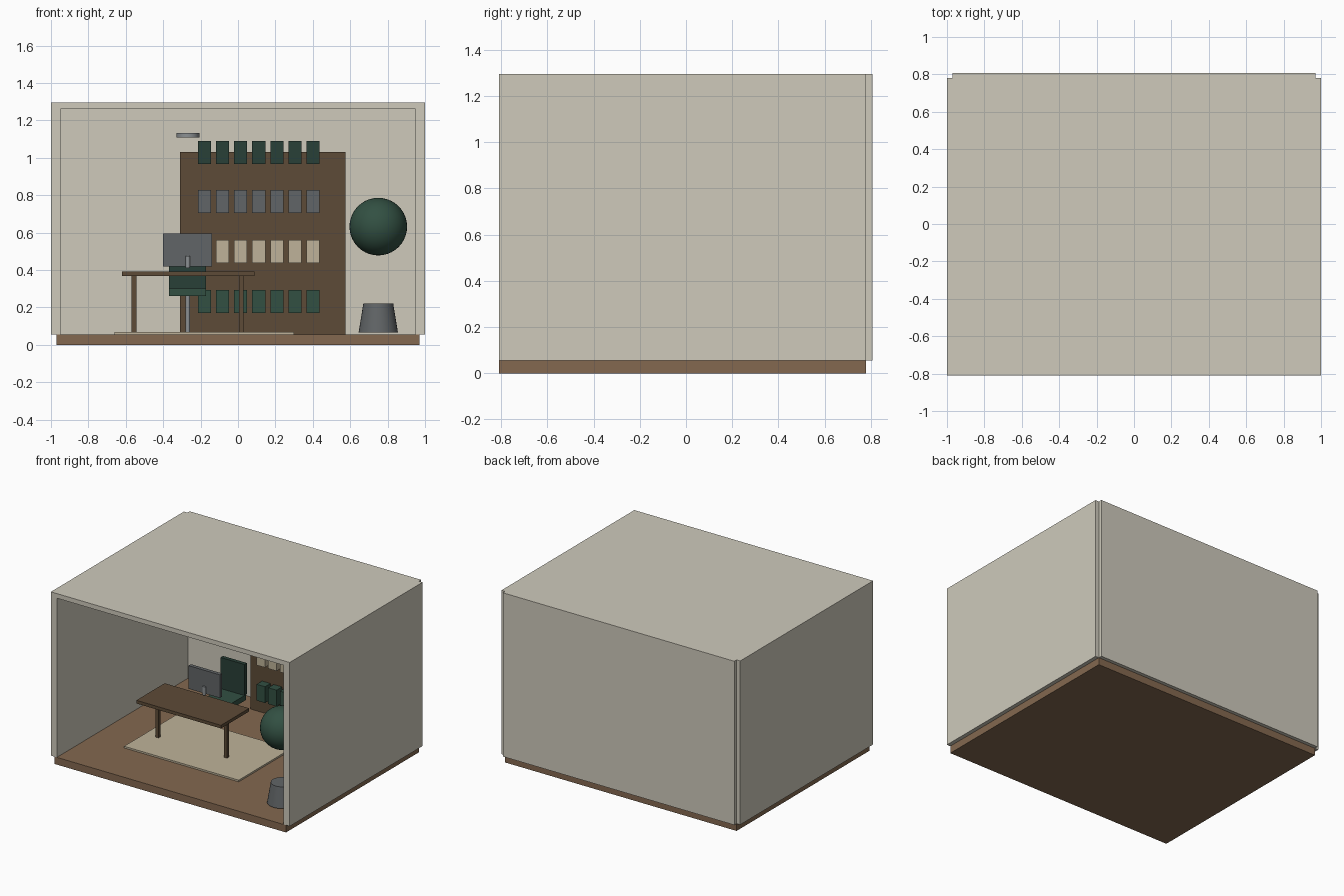
import bpy
import math

if "Cube" in bpy.data.objects:
    bpy.data.objects.remove(bpy.data.objects["Cube"])


def material(name, rgb):
    m = bpy.data.materials.new(name)
    m.diffuse_color = (*rgb, 1)
    m.use_nodes = True
    m.node_tree.nodes["Principled BSDF"].inputs["Base Color"].default_value = m.diffuse_color
    return m


PLASTER = material("plaster", (0.62, 0.59, 0.50))
OAK = material("oak", (0.23, 0.14, 0.08))
WALNUT = material("walnut", (0.11, 0.07, 0.038))
GREEN = material("green", (0.032, 0.08, 0.055))
DARK_GREEN = material("dark_green", (0.022, 0.05, 0.038))
GREY = material("grey", (0.12, 0.13, 0.135))
STEEL = material("steel", (0.26, 0.28, 0.29))
CREAM = material("cream", (0.52, 0.45, 0.32))


def box(name, x, y, z, mat):
    """Box from (min, max) pairs on each axis."""
    spans = (x, y, z)
    bpy.ops.mesh.primitive_cube_add(size=1, location=[(a + b) / 2 for a, b in spans])
    o = bpy.context.object
    o.name = name
    o.scale = [b - a for a, b in spans]
    bpy.ops.object.transform_apply(location=False, rotation=False, scale=True)
    o.data.materials.append(mat)
    return o


def cone(name, x, y, z, r_bottom, r_top, mat):
    """Upright cylinder or tapered cylinder between two heights."""
    bpy.ops.mesh.primitive_cone_add(vertices=32, radius1=r_bottom, radius2=r_top,
                                    depth=z[1] - z[0], location=(x, y, sum(z) / 2))
    o = bpy.context.object
    o.name = name
    o.data.materials.append(mat)
    bpy.ops.object.shade_smooth_by_angle(angle=math.radians(35))
    return o


# Room shell, open at the front
box("floor", (-0.97, 0.97), (-0.81, 0.78), (0, 0.055), OAK)
box("back_wall", (-0.97, 0.97), (0.757, 0.807), (0.055, 1.295), PLASTER)
box("left_wall", (-1, -0.95), (-0.81, 0.78), (0.055, 1.295), PLASTER)
box("right_wall", (0.95, 1), (-0.81, 0.78), (0.055, 1.295), PLASTER)
box("ceiling", (-0.97, 0.97), (-0.81, 0.78), (1.26, 1.295), PLASTER)

# Rug
box("rug", (-0.66, 0.30), (-0.42, 0.20), (0.055, 0.068), CREAM)

# Bookcase with four rows of seven books standing proud of its front
box("bookcase", (-0.31, 0.575), (0.595, 0.757), (0.055, 1.03), WALNUT)
rows = [(0.17, GREEN), (0.438, CREAM), (0.705, GREY), (0.967, DARK_GREEN)]
for r, (z, mat) in enumerate(rows):
    for i in range(7):
        x = -0.215 + i * 0.097
        box(f"book_{r + 1}_{i + 1}", (x, x + 0.07), (0.53, 0.65), (z, z + 0.123), mat)

# Desk on two central legs
box("desk_top", (-0.62, 0.088), (-0.33, 0.008), (0.368, 0.392), WALNUT)
for name, x in (("left", -0.556), ("right", 0.018)):
    box(f"desk_leg_{name}", (x - 0.0125, x + 0.0125), (-0.175, -0.15), (0.062, 0.37), WALNUT)

# Monitor
box("monitor", (-0.40, -0.138), (-0.02, 0.008), (0.42, 0.595), GREY)
cone("monitor_stand", -0.268, -0.02, (0.41, 0.475), 0.0125, 0.0125, STEEL)

# Chair
box("chair_seat", (-0.37, -0.17), (0.13, 0.34), (0.26, 0.30), GREEN)
box("chair_back", (-0.37, -0.17), (0.32, 0.35), (0.30, 0.535), DARK_GREEN)
cone("chair_post", -0.268, 0.235, (0.062, 0.262), 0.0125, 0.0125, STEEL)

# Potted plant
cone("plant_pot", 0.75, -0.54, (0.067, 0.22), 0.105, 0.08, GREY)
bpy.ops.mesh.primitive_uv_sphere_add(segments=40, ring_count=20, radius=0.154,
                                     location=(0.75, -0.54, 0.632))
foliage = bpy.context.object
foliage.name = "plant_foliage"
foliage.data.materials.append(GREEN)
bpy.ops.object.shade_smooth()

# Lamp disc hanging above the desk
cone("lamp", -0.268, -0.16, (1.108, 1.132), 0.061, 0.061, STEEL)
